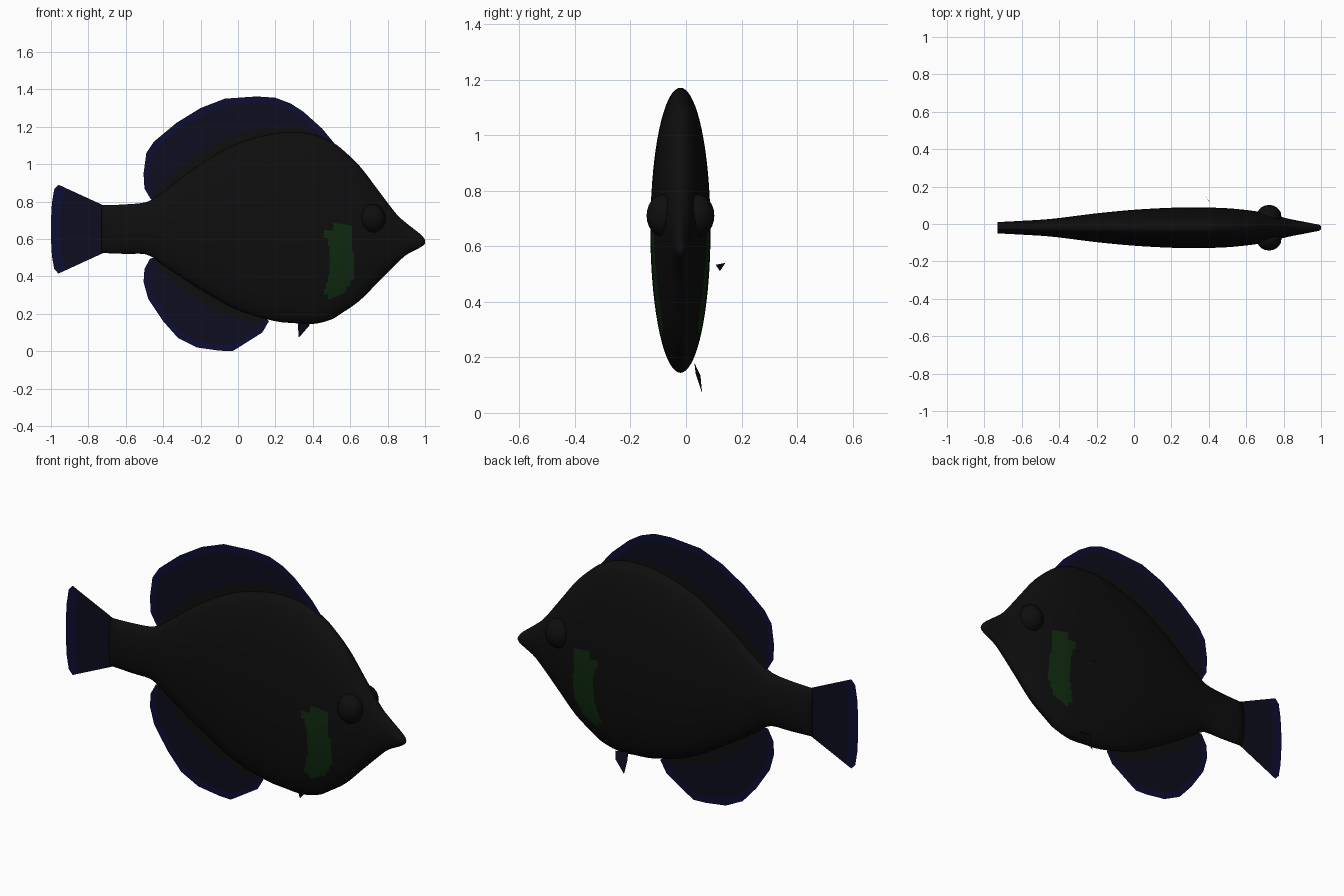
import bpy, bmesh, math

CY = -0.02  # centre plane of the fish


def mat(name, rgb):
    m = bpy.data.materials.new(name)
    m.diffuse_color = (*rgb, 1)
    return m


BLACK = mat("body black", (0.0045, 0.0045, 0.0045))
GREEN = mat("gill green", (0.005, 0.024, 0.005))
NAVY = mat("fin navy", (0.004, 0.004, 0.013))
BLUE = mat("fin edge blue", (0.004, 0.004, 0.034))


def make(name, bm, mats, smooth=False):
    me = bpy.data.meshes.new(name)
    bm.to_mesh(me)
    bm.free()
    for m in mats:
        me.materials.append(m)
    for p in me.polygons:
        p.use_smooth = smooth
    ob = bpy.data.objects.new(name, me)
    bpy.context.collection.objects.link(ob)
    return ob


def lerp(a, b, t):
    return tuple(p + (q - p) * t for p, q in zip(a, b))


# body stations: x, top z, bottom z, half width
ST = [(-0.73, 0.78, 0.525, 0.03), (-0.6, 0.785, 0.52, 0.037), (-0.48, 0.80, 0.515, 0.044),
      (-0.4, 0.85, 0.46, 0.052), (-0.2, 1.0, 0.33, 0.077), (0, 1.11, 0.22, 0.096),
      (0.2, 1.165, 0.16, 0.107), (0.3, 1.17, 0.15, 0.108), (0.4, 1.16, 0.145, 0.108),
      (0.5, 1.12, 0.17, 0.104), (0.55, 1.085, 0.2, 0.1), (0.65, 0.99, 0.27, 0.088),
      (0.75, 0.86, 0.37, 0.066), (0.85, 0.73, 0.47, 0.043), (0.9, 0.685, 0.515, 0.034),
      (0.97, 0.63, 0.552, 0.02), (0.99, 0.61, 0.565, 0.016), (1.0, 0.595, 0.575, 0.008)]


def station(x):
    """Smooth interpolation through the station table."""
    i = 0
    while i < len(ST) - 2 and x > ST[i + 1][0]:
        i += 1
    a, b = ST[i], ST[i + 1]
    p, n = ST[max(i - 1, 0)], ST[min(i + 2, len(ST) - 1)]
    h = b[0] - a[0]
    t = (x - a[0]) / h
    out = []
    for k in (1, 2, 3):
        m0 = (b[k] - p[k]) / (b[0] - p[0]) * h
        m1 = (n[k] - a[k]) / (n[0] - a[0]) * h
        out.append((2*t**3 - 3*t*t + 1)*a[k] + (t**3 - 2*t*t + t)*m0
                   + (3*t*t - 2*t**3)*b[k] + (t**3 - t*t)*m1)
    return out


# gill patch outline in side view
PATCH = [(0.46, 0.63), (0.51, 0.66), (0.50, 0.69), (0.58, 0.695), (0.615, 0.66), (0.61, 0.56),
         (0.625, 0.5), (0.62, 0.4), (0.56, 0.3), (0.49, 0.275), (0.46, 0.32), (0.49, 0.42),
         (0.485, 0.56)]


def in_patch(x, z):
    inside = False
    for (x1, z1), (x2, z2) in zip(PATCH, PATCH[1:] + PATCH[:1]):
        if (z1 > z) != (z2 > z) and x < (x2 - x1) * (z - z1) / (z2 - z1) + x1:
            inside = not inside
    return inside


# body: lofted ellipses, denser around the gill patch
xs = [-0.73 + 0.04 * i for i in range(29)] + [0.43 + 0.01 * i for i in range(22)] \
    + [0.65 + 0.02 * i for i in range(17)] + [0.98, 0.99, 1.0]
N = 72
bm = bmesh.new()
rings = []
for x in xs:
    top, bot, w = station(x)
    c, r = (top + bot) / 2, (top - bot) / 2
    rings.append([bm.verts.new((x, CY + w * math.sin(2 * math.pi * j / N),
                                c + r * math.cos(2 * math.pi * j / N))) for j in range(N)])
for a, b in zip(rings, rings[1:]):
    for j in range(N):
        k = (j + 1) % N
        f = bm.faces.new((a[j], a[k], b[k], b[j]))
        m = f.calc_center_median()
        f.material_index = int(in_patch(m.x, m.z))
bm.faces.new(rings[0])
bm.faces.new(rings[-1])
bmesh.ops.recalc_face_normals(bm, faces=bm.faces)
make("body", bm, [BLACK, GREEN], True)

# eyes
for side, name in ((-1, "eye_right"), (1, "eye_left")):
    bm = bmesh.new()
    bmesh.ops.create_uvsphere(bm, u_segments=20, v_segments=12, radius=1)
    for v in bm.verts:
        v.co = (0.722 + v.co.x * 0.066, CY + side * 0.062 + v.co.y * 0.06, 0.71 + v.co.z * 0.076)
    make(name, bm, [BLACK], True)


# fins: thin sheets with black root, navy web and blue rim
def fin(name, pairs, root, rim, sink):
    bm = bmesh.new()
    rows = []
    for ox, oz, bx, bz in pairs:
        o, b = (ox, oz), (bx, bz)
        d = math.dist(o, b)
        ts = (-sink, root, max(1 - rim / d, root + 0.05), 1)
        rows.append([bm.verts.new((p[0], CY, p[1])) for p in (lerp(b, o, t) for t in ts)])
    for a, b in zip(rows, rows[1:]):
        for k in range(3):
            bm.faces.new((a[k], a[k + 1], b[k + 1], b[k])).material_index = k
    make(name, bm, [BLACK, NAVY, BLUE])


fin("dorsal_fin", [
    (0.52, 1.105, 0.50, 1.10), (0.45, 1.19, 0.42, 1.15), (0.35, 1.28, 0.33, 1.165),
    (0.28, 1.325, 0.27, 1.165), (0.2, 1.355, 0.2, 1.16), (0.1, 1.362, 0.1, 1.14),
    (-0.07, 1.35, 0, 1.11), (-0.2, 1.30, -0.1, 1.06), (-0.33, 1.22, -0.2, 1.0),
    (-0.45, 1.12, -0.28, 0.94), (-0.49, 1.06, -0.34, 0.895), (-0.505, 0.95, -0.38, 0.865),
    (-0.5, 0.87, -0.42, 0.835), (-0.465, 0.81, -0.45, 0.81)], 0.2, 0.035, 0.2)
fin("anal_fin", [
    (-0.47, 0.495, -0.45, 0.5), (-0.5, 0.44, -0.42, 0.48), (-0.505, 0.37, -0.38, 0.45),
    (-0.48, 0.28, -0.32, 0.41), (-0.4, 0.16, -0.25, 0.36), (-0.32, 0.07, -0.17, 0.31),
    (-0.22, 0.02, -0.1, 0.27), (-0.1, 0.003, -0.03, 0.235), (-0.03, 0, 0.02, 0.21),
    (0.0, 0.018, 0.05, 0.2), (0.13, 0.10, 0.12, 0.18), (0.165, 0.16, 0.15, 0.175)],
    0.2, 0.035, 0.2)
fin("tail_fin", [
    (-0.96, 0.89, -0.72, 0.78), (-0.983, 0.865, -0.72, 0.76), (-0.995, 0.79, -0.72, 0.72),
    (-1.0, 0.70, -0.72, 0.67), (-1.0, 0.60, -0.72, 0.63), (-0.995, 0.51, -0.72, 0.58),
    (-0.983, 0.44, -0.72, 0.545), (-0.96, 0.415, -0.72, 0.525)], 0.03, 0.055, 0.05)


# small paired-fin remnants on the left side
def sheet(name, pts):
    bm = bmesh.new()
    bm.faces.new([bm.verts.new(p) for p in pts])
    make(name, bm, [NAVY])


sheet("pelvic_fin", [(0.32, 0.03, 0.18), (0.39, 0.035, 0.17), (0.38, 0.052, 0.135),
                     (0.325, 0.058, 0.072), (0.32, 0.035, 0.14)])
sheet("pectoral_fin", [(0.385, 0.142, 0.54), (0.415, 0.107, 0.533), (0.40, 0.122, 0.51)])
